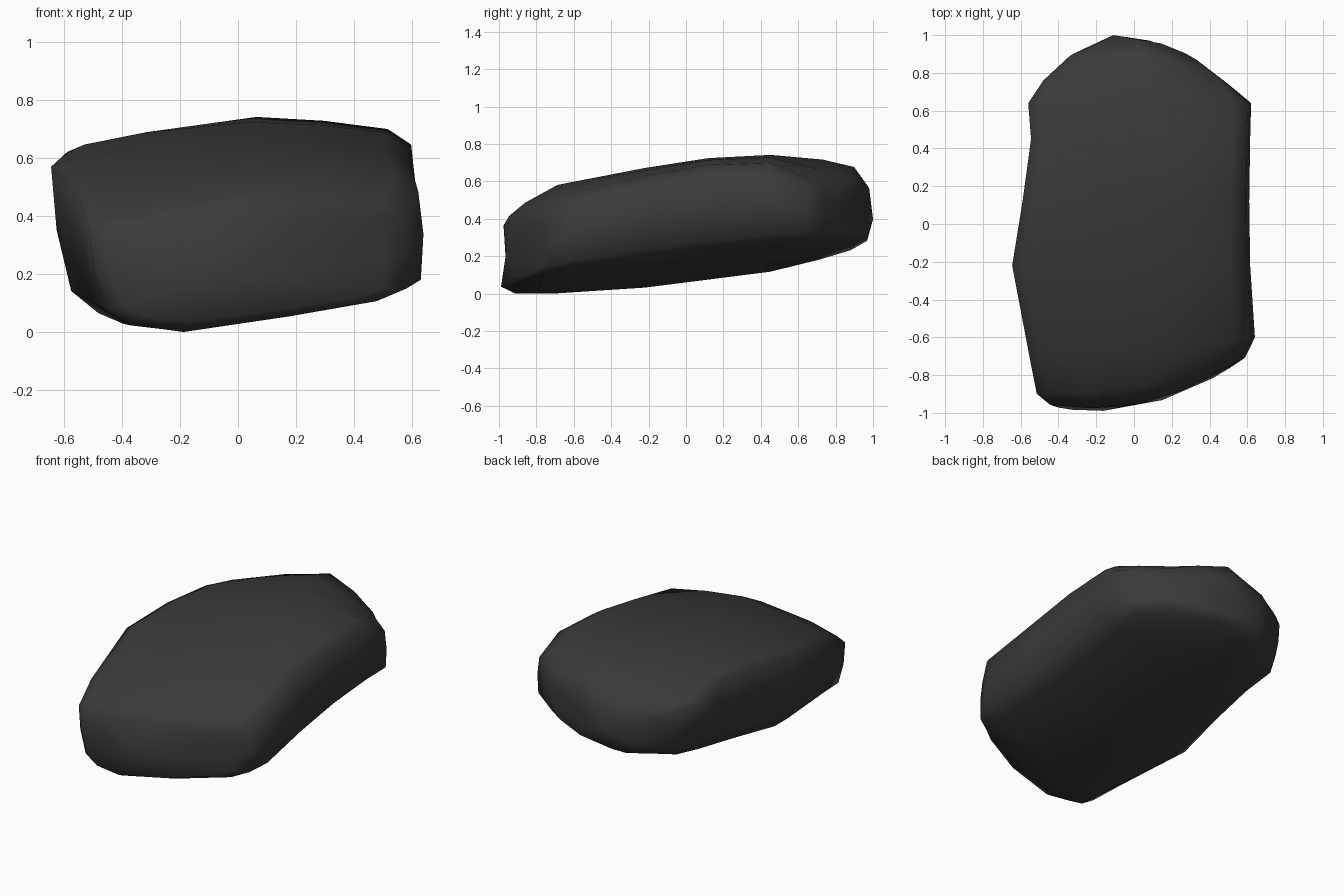
import bpy, bmesh
from mathutils import Vector

if "Cube" in bpy.data.objects:
    bpy.data.objects.remove(bpy.data.objects["Cube"])

# Normalised cross-section (u across, v up): overhanging left side, low ridge on the right
RING = [(-.97, .5), (-1, .84), (-.9, .88), (-.55, .945), (.05, 1), (.45, .985),
        (.83, .945), (.97, .86), (1, .6), (.985, .32), (.8, .225), (.25, .11),
        (-.4, 0), (-.74, .05), (-.89, .17)]

# Stations front to back:
# y, skew, bow, lean, left drop, right drop, left x, right x, bottom z, top z
STATIONS = [(-.965, .10, .10, .015, .06, .02, -.45, .51, .04, .42),
            (-.885, .10, .07, .02, .06, .02, -.515, .59, .003, .49),
            (-.69, .06, .03, 0, .04, .02, -.55, .64, .003, .585),
            (-.22, 0, 0, 0, 0, .01, -.645, .615, .035, .675),
            (.12, 0, 0, 0, 0, 0, -.59, .61, .078, .727),
            (.45, 0, 0, 0, .03, .01, -.545, .615, .12, .745),
            (.73, 0, -.09, 0, .09, .11, -.56, .62, .185, .725),
            (.90, -.01, -.15, 0, .09, .11, -.48, .50, .235, .685),
            (.98, -.01, -.10, 0, .05, .06, -.34, .33, .285, .57)]

bm = bmesh.new()


def section(y, skew, bow, lean, dl, dr, xl, xr, zb, zt):
    return [bm.verts.new(((xl + xr) / 2 + u * (xr - xl) / 2,
                          y + skew * u + bow * u * u + lean * v,
                          zb + v * (zt - zb) - v * max(-u * dl, u * dr)))
            for u, v in RING]


def cap(ring, tip):
    t = bm.verts.new(tip)
    for i in range(len(ring)):
        bm.faces.new((ring[i - 1], ring[i], t))


# Rock body lofted through the stations, closed at both ends
rings = [section(*s) for s in STATIONS]
for a, b in zip(rings, rings[1:]):
    for i in range(len(a)):
        bm.faces.new((a[i - 1], a[i], b[i], b[i - 1]))
cap(rings[0], (-.05, -.965, .2))
cap(rings[-1], (-.11, 1.0, .40))
bmesh.ops.recalc_face_normals(bm, faces=bm.faces)

# Rest the lowest point on the ground
low = min(v.co.z for v in bm.verts)
bmesh.ops.translate(bm, verts=bm.verts, vec=Vector((0, 0, -low)))

mesh = bpy.data.meshes.new("rock")
bm.to_mesh(mesh)
bm.free()
mesh.shade_smooth()
rock = bpy.data.objects.new("rock", mesh)
bpy.context.collection.objects.link(rock)

# Dark stone
mat = bpy.data.materials.new("dark_stone")
mat.diffuse_color = (.042, .042, .042, 1)
mat.use_nodes = True
mat.node_tree.nodes["Principled BSDF"].inputs["Base Color"].default_value = mat.diffuse_color
mesh.materials.append(mat)
